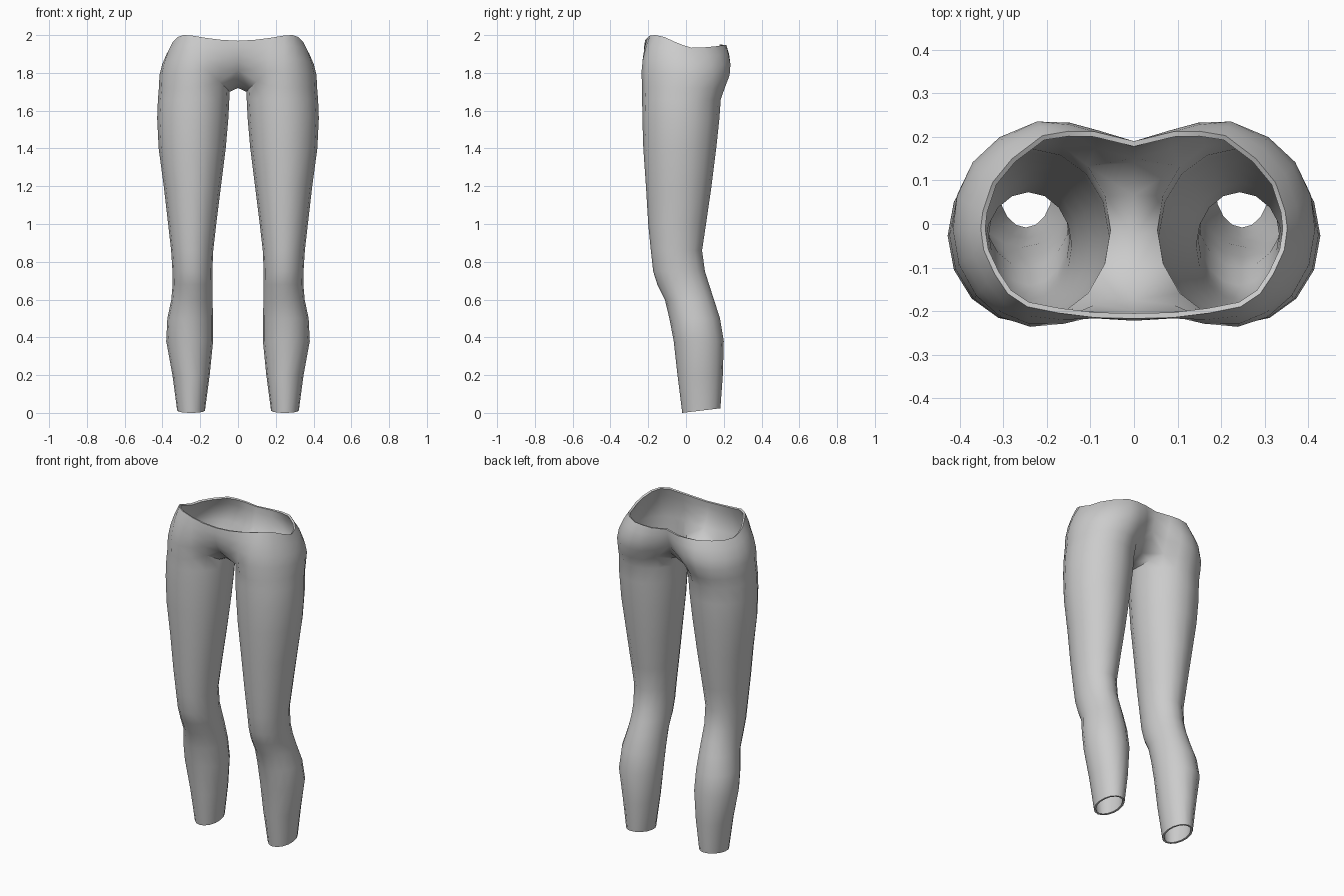
import bpy, bmesh, math
from mathutils import Vector

if "Cube" in bpy.data.objects:
    bpy.data.objects.remove(bpy.data.objects["Cube"])

N = 16  # points around each leg: 0 inner, 4 front, 8 outer, 12 back

# Leg sections: height, inner x, outer x, front y, back y
LEG = [
    (0.012, 0.175, 0.322, -0.02, 0.182),
    (0.20, 0.15, 0.347, -0.045, 0.195),
    (0.38, 0.132, 0.38, -0.065, 0.20),
    (0.50, 0.132, 0.374, -0.088, 0.18),
    (0.60, 0.135, 0.353, -0.112, 0.148),
    (0.68, 0.135, 0.346, -0.152, 0.122),
    (0.75, 0.136, 0.347, -0.174, 0.10),
    (0.86, 0.131, 0.354, -0.186, 0.085),
    (1.00, 0.115, 0.37, -0.20, 0.106),
    (1.20, 0.09, 0.393, -0.212, 0.135),
    (1.40, 0.065, 0.42, -0.226, 0.16),
    (1.56, 0.051, 0.428, -0.231, 0.177),
    (1.66, 0.046, 0.424, -0.232, 0.184),
]

# Waist edge from front centre round the side to back centre
WAIST = [
    (0, -0.217, 1.97), (0.09, -0.215, 1.975), (0.17, -0.205, 1.985),
    (0.245, -0.19, 1.998), (0.29, -0.16, 2.0), (0.32, -0.115, 1.99),
    (0.345, -0.06, 1.965), (0.352, -0.01, 1.945), (0.347, 0.03, 1.933),
    (0.325, 0.095, 1.935), (0.28, 0.15, 1.94), (0.21, 0.203, 1.947),
    (0.15, 0.213, 1.947), (0.09, 0.212, 1.945), (0, 0.19, 1.95),
]

# Crotch seam from front to back on the centre line
SEAM = [(0, -0.185, 1.815), (0, -0.12, 1.75), (0, -0.03, 1.72),
        (0, 0.07, 1.735), (0, 0.15, 1.79)]


def leg_ring(z, x0, x1, y0, y1):
    """Oval section of the leg."""
    pts = []
    for k in range(N):
        a = math.pi + 2 * math.pi * k / N
        pts.append(Vector(((x0 + x1) / 2 + (x1 - x0) / 2 * math.cos(a),
                           (y0 + y1) / 2 + (y1 - y0) / 2 * math.sin(a), z)))
    return pts


def bridge(bm, low, high, closed):
    n = len(low)
    for i in range(n if closed else n - 1):
        j = (i + 1) % n
        bm.faces.new((low[i], low[j], high[j], high[i]))


bm = bmesh.new()

# Leg tube, with a slanted ankle opening
rings = [leg_ring(*row) for row in LEG]
for p in rings[0]:
    p.z += 0.06 * (p.y - 0.08) * 2

# Top of the thigh, raised where it meets the crotch
top = leg_ring(1.72, 0.044, 0.419, -0.232, 0.205)
for k, z in {0: 1.70, 1: 1.715, 15: 1.71, 2: 1.755, 14: 1.735, 3: 1.735}.items():
    top[k].z = z
rings.append(top)

verts = [[bm.verts.new(p) for p in ring] for ring in rings]
for low, high in zip(verts, verts[1:]):
    bridge(bm, low, high, True)
thigh = verts[-1]

# Crotch strip between the inner thigh and the centre line
seam = [bm.verts.new(p) for p in SEAM]
inner = [thigh[k] for k in (2, 1, 0, 15, 14)]
bridge(bm, seam, inner, False)

# Hips, blended from thigh to waist with a rounded bulge at side and back
base = [seam[0]] + thigh[2:15] + [seam[-1]]
low = base
for t in (0.3, 0.55, 0.8, 1.0):
    arc = []
    for i, (b, w) in enumerate(zip(base, WAIST)):
        p = b.co.lerp(Vector(w), t)
        swell = 4 * t * (1 - t)
        if 0 < i < len(WAIST) - 1:
            out = Vector((p.x - 0.2, p.y, 0)).normalized()
            back = max(0, out.y)
            p += out * swell * (0.02 + 0.012 * back)
        elif i == 0:
            p.y -= 0.018 * swell
        arc.append(bm.verts.new(p))
    bridge(bm, low, arc, False)
    low = arc

mesh = bpy.data.meshes.new("leggings")
bm.to_mesh(mesh)
bm.free()
leggings = bpy.data.objects.new("leggings", mesh)
bpy.context.collection.objects.link(leggings)

# Fabric colour
fabric = bpy.data.materials.new("light_grey_fabric")
fabric.diffuse_color = (0.6, 0.6, 0.6, 1)
fabric.use_nodes = True
fabric.node_tree.nodes["Principled BSDF"].inputs["Base Color"].default_value = fabric.diffuse_color
mesh.materials.append(fabric)

# Second leg and cloth thickness
mirror = leggings.modifiers.new("mirror", 'MIRROR')
mirror.use_clip = True
mirror.merge_threshold = 0.001
cloth = leggings.modifiers.new("cloth", 'SOLIDIFY')
cloth.thickness = 0.012
cloth.offset = -1

# Smooth cloth with crisp openings
bpy.context.view_layer.objects.active = leggings
leggings.select_set(True)
for name in ("mirror", "cloth"):
    bpy.ops.object.modifier_apply(modifier=name)
bpy.ops.object.shade_smooth_by_angle(angle=math.radians(50))
